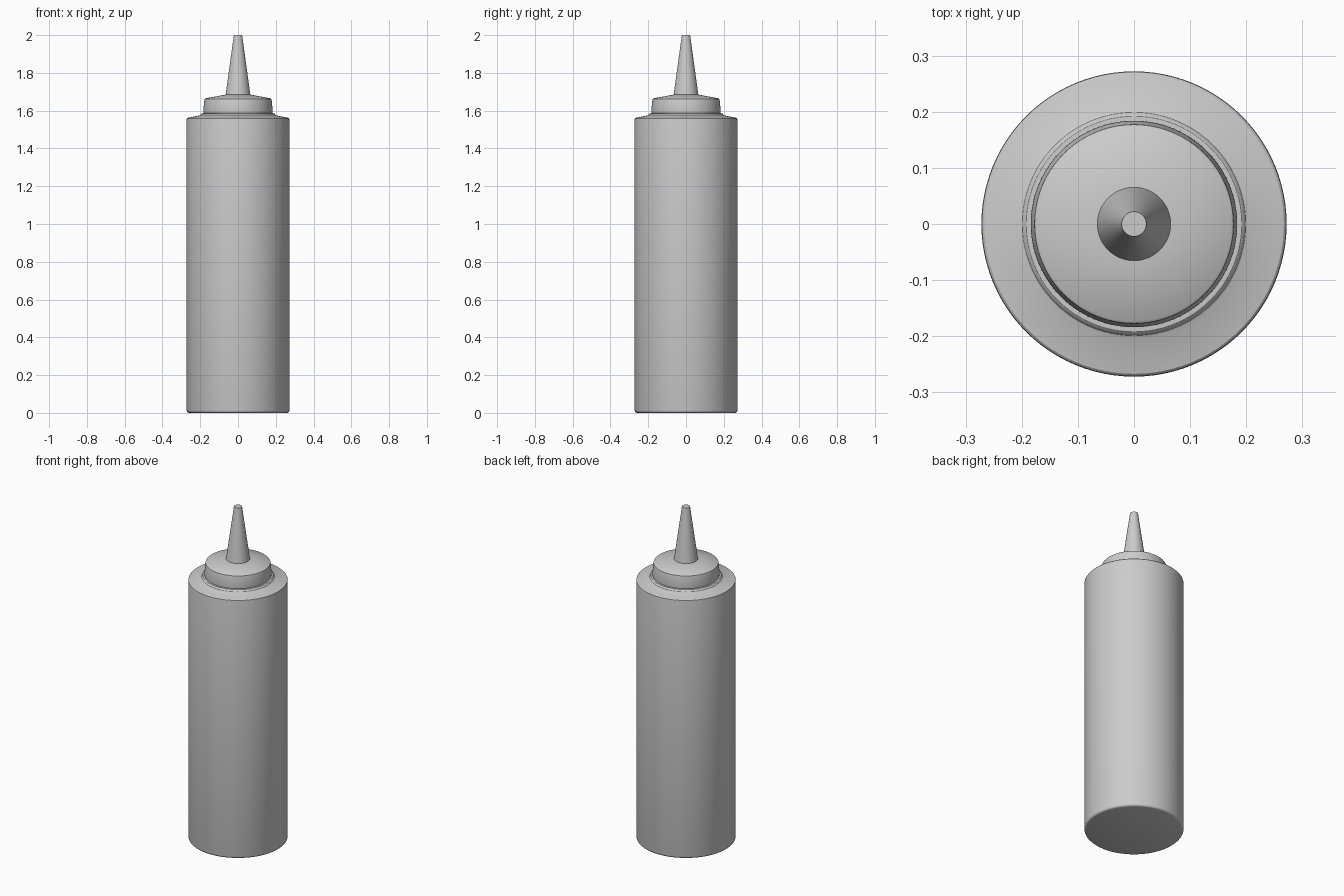
import bpy, bmesh, math

if "Cube" in bpy.data.objects:
    bpy.data.objects.remove(bpy.data.objects["Cube"])

SEGMENTS = 96


def lathe(name, profile, angle=30):
    """Revolve (radius, z) points about z; radius 0 closes at the axis."""
    bm = bmesh.new()
    rings = []
    for r, z in profile:
        if r == 0:
            rings.append([bm.verts.new((0, 0, z))] * SEGMENTS)
        else:
            rings.append([bm.verts.new((r * math.cos(2 * math.pi * i / SEGMENTS),
                                        r * math.sin(2 * math.pi * i / SEGMENTS), z))
                          for i in range(SEGMENTS)])
    for low, high in zip(rings, rings[1:]):
        for i in range(SEGMENTS):
            j = (i + 1) % SEGMENTS
            bm.faces.new(dict.fromkeys((low[i], low[j], high[j], high[i])))
    bmesh.ops.recalc_face_normals(bm, faces=bm.faces)
    mesh = bpy.data.meshes.new(name)
    bm.to_mesh(mesh)
    bm.free()
    obj = bpy.data.objects.new(name, mesh)
    bpy.context.collection.objects.link(obj)
    bpy.ops.object.select_all(action='DESELECT')
    obj.select_set(True)
    bpy.context.view_layer.objects.active = obj
    bpy.ops.object.shade_smooth_by_angle(angle=math.radians(angle))
    return obj


# Bottle: softened base, straight wall, shallow shoulder and neck bead
lathe("bottle_body", [
    (0, 0), (0.26, 0), (0.266, 0.002), (0.270, 0.006), (0.272, 0.013),
    (0.272, 1.552), (0.271, 1.558), (0.267, 1.562),
    (0.203, 1.575), (0.199, 1.577), (0.196, 1.583), (0.192, 1.586),
    (0.170, 1.587), (0, 1.587)])

# Screw cap: slightly tapered wall with a low conical top
lathe("cap", [
    (0, 1.588), (0.183, 1.588), (0.184, 1.596), (0.178, 1.658),
    (0.177, 1.662), (0.173, 1.665), (0.066, 1.685), (0, 1.685)])

# Nozzle: tapered cone with a flat tip
lathe("nozzle", [(0, 1.68), (0.066, 1.68), (0.022, 2.0), (0, 2.0)])
